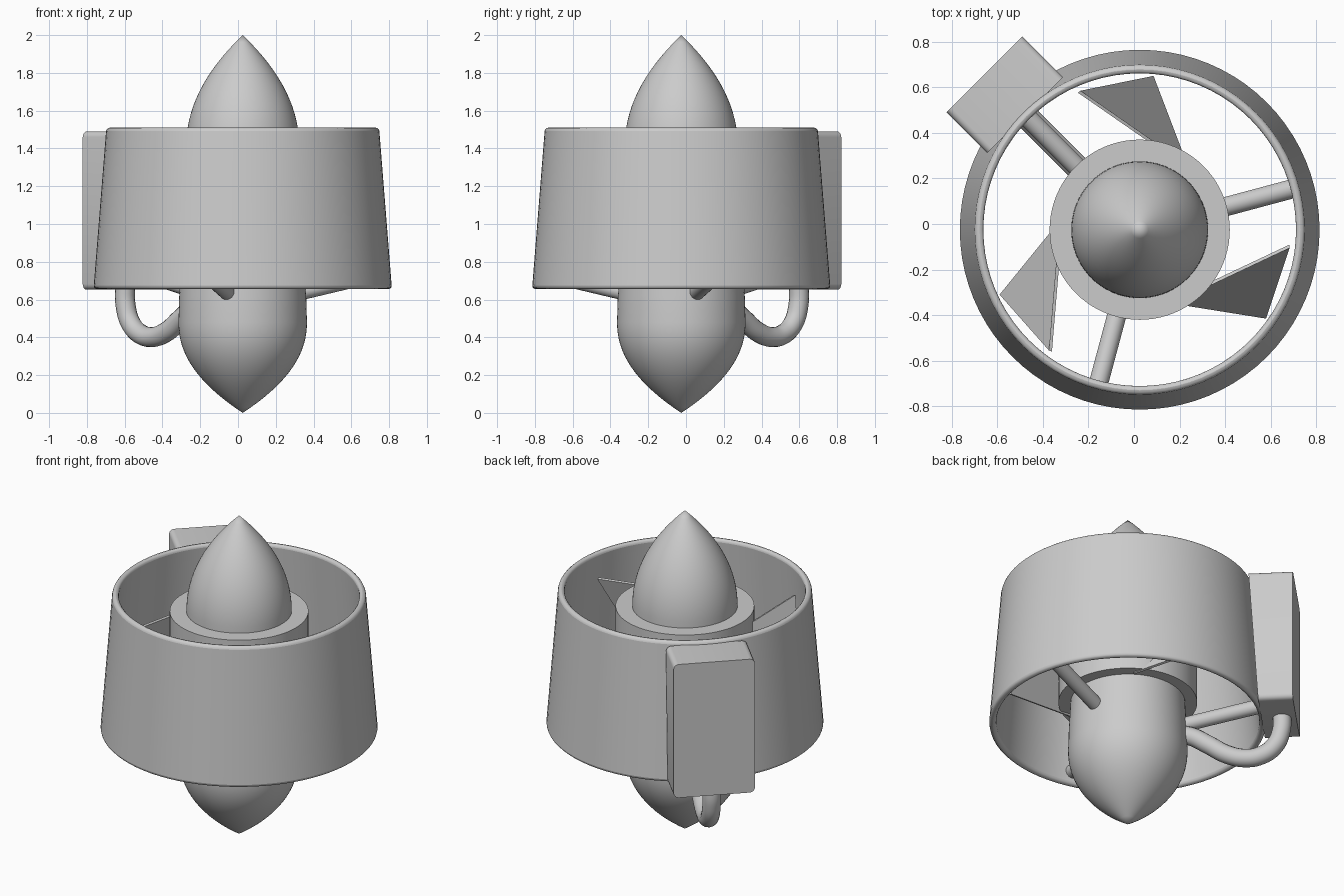
import bpy, bmesh, math
from mathutils import Vector, Matrix

cube = bpy.data.objects.get("Cube")
if cube:
    bpy.data.objects.remove(cube)

AXIS = Vector((0.025, -0.025, 0))   # centre line of the thruster
BOX_ANGLE = math.radians(135)       # side carrying the control box

grey = bpy.data.materials.new("plain grey")
colour = (0.6, 0.6, 0.6, 1)
grey.diffuse_color = colour
grey.use_nodes = True
for node in grey.node_tree.nodes:
    if node.type == 'BSDF_PRINCIPLED':
        node.inputs["Base Color"].default_value = colour


def polar(r, angle, z):
    return Vector((r * math.cos(angle), r * math.sin(angle), z))


def finish(name, bm, smooth=True, bevel=0):
    bmesh.ops.recalc_face_normals(bm, faces=bm.faces)
    mesh = bpy.data.meshes.new(name)
    bm.to_mesh(mesh)
    bm.free()
    mesh.materials.append(grey)
    ob = bpy.data.objects.new(name, mesh)
    ob.location = AXIS
    bpy.context.collection.objects.link(ob)
    if bevel:
        mod = ob.modifiers.new("Rounded edges", 'BEVEL')
        mod.width, mod.segments = bevel, 3
        mod.limit_method, mod.angle_limit = 'ANGLE', math.radians(40)
    if smooth:
        bpy.ops.object.select_all(action='DESELECT')
        ob.select_set(True)
        bpy.context.view_layer.objects.active = ob
        bpy.ops.object.shade_smooth_by_angle(angle=math.radians(35))
    return ob


def lathe(name, profile, closed=False, bevel=0):
    bm = bmesh.new()
    verts = [bm.verts.new((r, 0, z)) for r, z in profile]
    edges = [bm.edges.new(pair) for pair in zip(verts, verts[1:])]
    if closed:
        edges.append(bm.edges.new((verts[-1], verts[0])))
    bmesh.ops.spin(bm, geom=verts + edges, cent=(0, 0, 0), axis=(0, 0, 1),
                   angle=math.tau, steps=80)
    bmesh.ops.remove_doubles(bm, verts=bm.verts, dist=0.0001)
    return finish(name, bm, bevel=bevel)


def ogive(radius, base, tip, power, steps=16):
    ts = [i / steps for i in range(steps + 1)]
    return [(radius * (1 - t ** power), base + (tip - base) * t) for t in ts]


# Tapered duct ring, hub and the two pointed cones
lathe("duct_ring", [(0.79, 0.656), (0.722, 1.51), (0.684, 1.51), (0.75, 0.656)],
      closed=True, bevel=0.018)
lathe("hub", [(0, 0.8), (0.395, 0.8), (0.395, 1.4), (0, 1.4)])
lathe("nose_cone", ogive(0.3, 1.4, 2, 2.1))
lathe("motor_housing", [(0, 0.82), (0.325, 0.82), (0.336, 0.62)]
      + ogive(0.34, 0.48, 0, 2.15))

# Swept propeller blades
corners = [(-0.265, 0.605, 1.37), (0.055, 0.67, 0.82),
           (0.2, 0.29, 0.79), (0.11, 0.345, 1.33)]
for i in range(3):
    turn = Matrix.Rotation(i * math.tau / 3, 3, 'Z')
    bm = bmesh.new()
    bm.faces.new([bm.verts.new(turn @ Vector(c)) for c in corners])
    blade = finish(f"blade_{i + 1}", bm, smooth=False)
    mod = blade.modifiers.new("Thickness", 'SOLIDIFY')
    mod.thickness, mod.offset = 0.015, 0

# Inclined struts from the housing to the duct
for i in range(3):
    angle = BOX_ANGLE + i * math.tau / 3
    start, end = polar(0.28, angle, 0.63), polar(0.76, angle, 0.74)
    span = end - start
    bm = bmesh.new()
    turn = span.to_track_quat('Z', 'Y').to_matrix().to_4x4()
    bmesh.ops.create_cone(bm, cap_ends=True, segments=32, radius1=0.042,
                          radius2=0.042, depth=span.length,
                          matrix=Matrix.Translation((start + end) / 2) @ turn)
    finish(f"strut_{i + 1}", bm)

# Control box, with its inner face following the duct taper
bm = bmesh.new()
bmesh.ops.create_cube(bm, size=1)
for v in bm.verts:
    inner = 0.71 if v.co.z > 0 else 0.765
    v.co = Vector((0.963 if v.co.x > 0 else inner, v.co.y * 0.47,
                   1.49 if v.co.z > 0 else 0.652))
radial = [e for e in bm.edges
          if abs(e.verts[0].co.x - e.verts[1].co.x) > 0.1]
bmesh.ops.bevel(bm, geom=radial, offset=0.03, segments=4, profile=0.5,
                affect='EDGES')
bmesh.ops.rotate(bm, verts=bm.verts, matrix=Matrix.Rotation(BOX_ANGLE, 3, 'Z'))
finish("control_box", bm)

# Bent cable pipe between the box and the housing
path = [(0.88, 0.7), (0.877, 0.57), (0.835, 0.47), (0.755, 0.413),
        (0.67, 0.402), (0.57, 0.43), (0.46, 0.5), (0.36, 0.56), (0.28, 0.575)]
curve = bpy.data.curves.new("cable_pipe", 'CURVE')
curve.dimensions = '3D'
curve.bevel_depth, curve.bevel_resolution = 0.053, 6
curve.use_fill_caps = True
curve.materials.append(grey)
spline = curve.splines.new('BEZIER')
spline.bezier_points.add(len(path) - 1)
for point, (r, z) in zip(spline.bezier_points, path):
    point.co = polar(r, BOX_ANGLE, z)
    point.handle_left_type = point.handle_right_type = 'AUTO'
pipe = bpy.data.objects.new("cable_pipe", curve)
pipe.location = AXIS
bpy.context.collection.objects.link(pipe)
